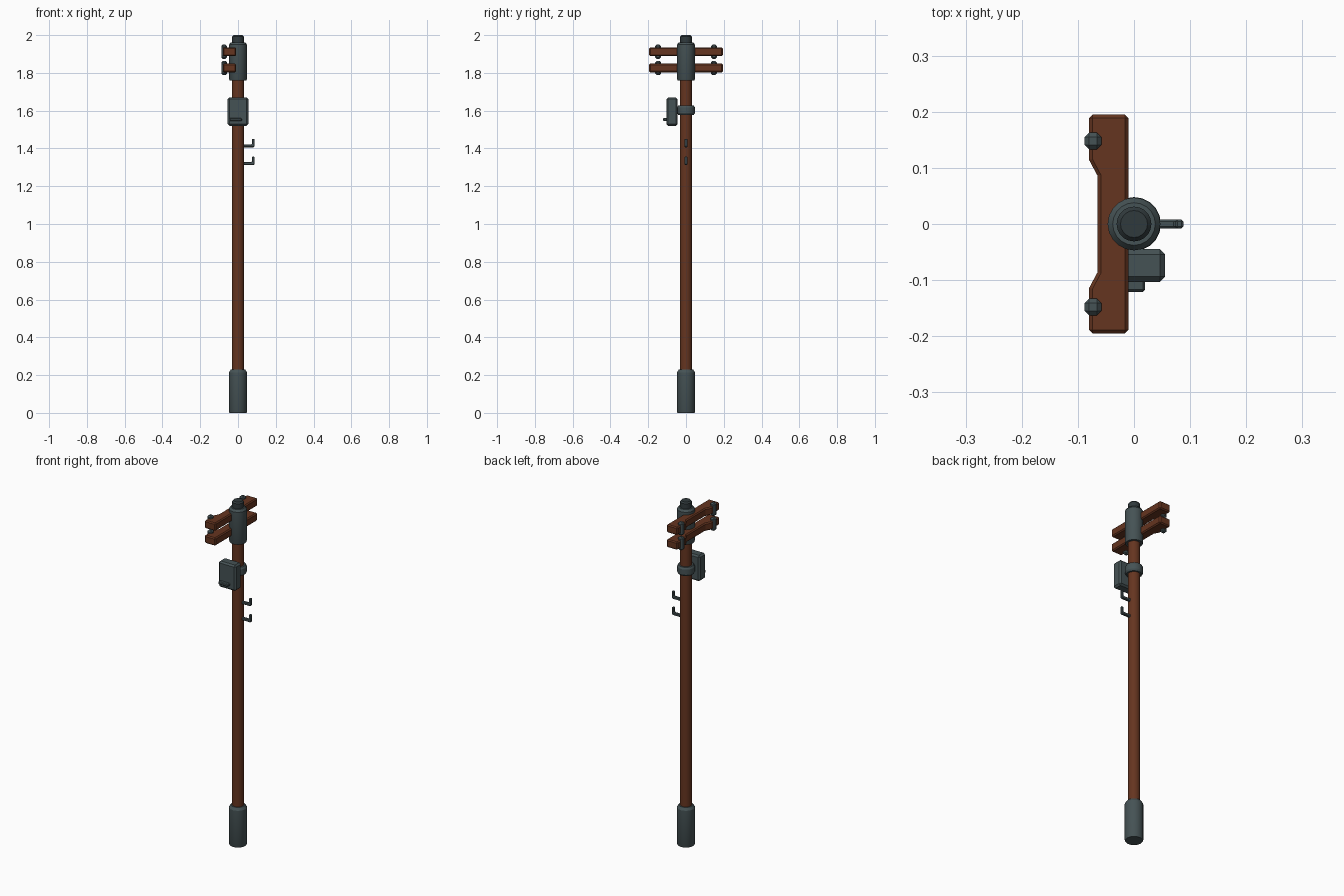
import bpy, bmesh, math
from mathutils import Vector

if "Cube" in bpy.data.objects:
    bpy.data.objects.remove(bpy.data.objects["Cube"])


def material(name, rgb):
    m = bpy.data.materials.new(name)
    m.diffuse_color = (*rgb, 1)
    m.use_nodes = True
    m.node_tree.nodes["Principled BSDF"].inputs["Base Color"].default_value = m.diffuse_color
    return m


WOOD = material("wood", (0.13, 0.035, 0.014))
METAL = material("metal", (0.06, 0.085, 0.09))
DARK = material("dark_metal", (0.03, 0.042, 0.046))


def finish(bm, name, mat, bevel=0, smooth=False):
    bmesh.ops.recalc_face_normals(bm, faces=bm.faces)
    if bevel:
        sharp = [e for e in bm.edges if e.calc_face_angle(0) > math.radians(50)]
        bmesh.ops.bevel(bm, geom=sharp, offset=bevel, segments=1, affect='EDGES')
    me = bpy.data.meshes.new(name)
    bm.to_mesh(me)
    bm.free()
    me.materials.append(mat)
    ob = bpy.data.objects.new(name, me)
    bpy.context.collection.objects.link(ob)
    if smooth:
        bpy.context.view_layer.objects.active = ob
        bpy.ops.object.select_all(action='DESELECT')
        ob.select_set(True)
        bpy.ops.object.shade_smooth_by_angle(angle=math.radians(30))
    return ob


def lathe(name, profile, mat, sides=20):
    """Capped solid of revolution about z from (radius, z) pairs."""
    bm = bmesh.new()
    rings = [[bm.verts.new((r * math.cos(2 * math.pi * i / sides),
                            r * math.sin(2 * math.pi * i / sides), z))
              for i in range(sides)] for r, z in profile]
    for a, b in zip(rings, rings[1:]):
        for i in range(sides):
            j = (i + 1) % sides
            bm.faces.new((a[i], a[j], b[j], b[i]))
    bm.faces.new(rings[0][::-1])
    bm.faces.new(rings[-1])
    return finish(bm, name, mat, smooth=True)


def prism(name, outline, direction, mat, bevel):
    """Extrude a closed 3D outline along a direction, then chamfer it."""
    bm = bmesh.new()
    f = bm.faces.new([bm.verts.new(p) for p in outline])
    ext = bmesh.ops.extrude_face_region(bm, geom=[f], use_keep_orig=True)
    top = [v for v in ext["geom"] if isinstance(v, bmesh.types.BMVert)]
    bmesh.ops.translate(bm, verts=top, vec=Vector(direction))
    return finish(bm, name, mat, bevel)


def box(name, lo, hi, mat, bevel):
    o = [(lo[0], lo[1], lo[2]), (hi[0], lo[1], lo[2]),
         (hi[0], hi[1], lo[2]), (lo[0], hi[1], lo[2])]
    return prism(name, o, (0, 0, hi[2] - lo[2]), mat, bevel)


# Pole, sleeves and cap
lathe("pole", [(0.032, 0.15), (0.032, 1.85)], WOOD)
lathe("base_sleeve", [(0.045, 0), (0.048, 0.006), (0.048, 0.215),
                      (0.038, 0.23), (0.031, 0.23)], METAL)
lathe("top_sleeve", [(0.031, 1.76), (0.044, 1.76), (0.047, 1.766), (0.047, 1.95),
                     (0.038, 1.962), (0.03, 1.962)], METAL)
lathe("pole_cap", [(0.031, 1.95), (0.031, 1.992), (0.024, 2.0)], DARK)
lathe("box_band", [(0.031, 1.577), (0.041, 1.577), (0.047, 1.587), (0.047, 1.617),
                   (0.041, 1.627), (0.031, 1.627)], METAL)

# Crossarms, thinner in the middle, with clamps at each end
for level, z in (("upper", 1.912), ("lower", 1.826)):
    half = [(-0.01, 0.195), (-0.08, 0.195), (-0.08, 0.114), (-0.065, 0.086)]
    outline = half + [(x, -y) for x, y in reversed(half)]
    prism(level + "_crossarm", [(x, y, z - 0.023) for x, y in outline],
          (0, 0, 0.046), WOOD, 0.006)
    for s in (-1, 1):
        box(f"{level}_clamp", (-0.088, s * 0.148 - 0.015, z - 0.038),
            (-0.058, s * 0.148 + 0.015, z + 0.038), METAL, 0.008)

# Junction box with its handle
box("junction_box", (-0.055, -0.103, 1.52), (0.055, -0.045, 1.67), METAL, 0.009)
box("box_handle", (-0.045, -0.121, 1.545), (0.02, -0.095, 1.561), METAL, 0.004)

# Climbing pegs, bent upwards at the tip
for i, z in enumerate((1.406, 1.312)):
    path = [(0.025, 0), (0.082, 0), (0.088, 0.006), (0.088, 0.045),
            (0.074, 0.045), (0.074, 0.016), (0.025, 0.016)]
    prism(f"climbing_peg_{i + 1}", [(x, -0.008, z + h) for x, h in path],
          (0, 0.016, 0), METAL, 0.0035)
